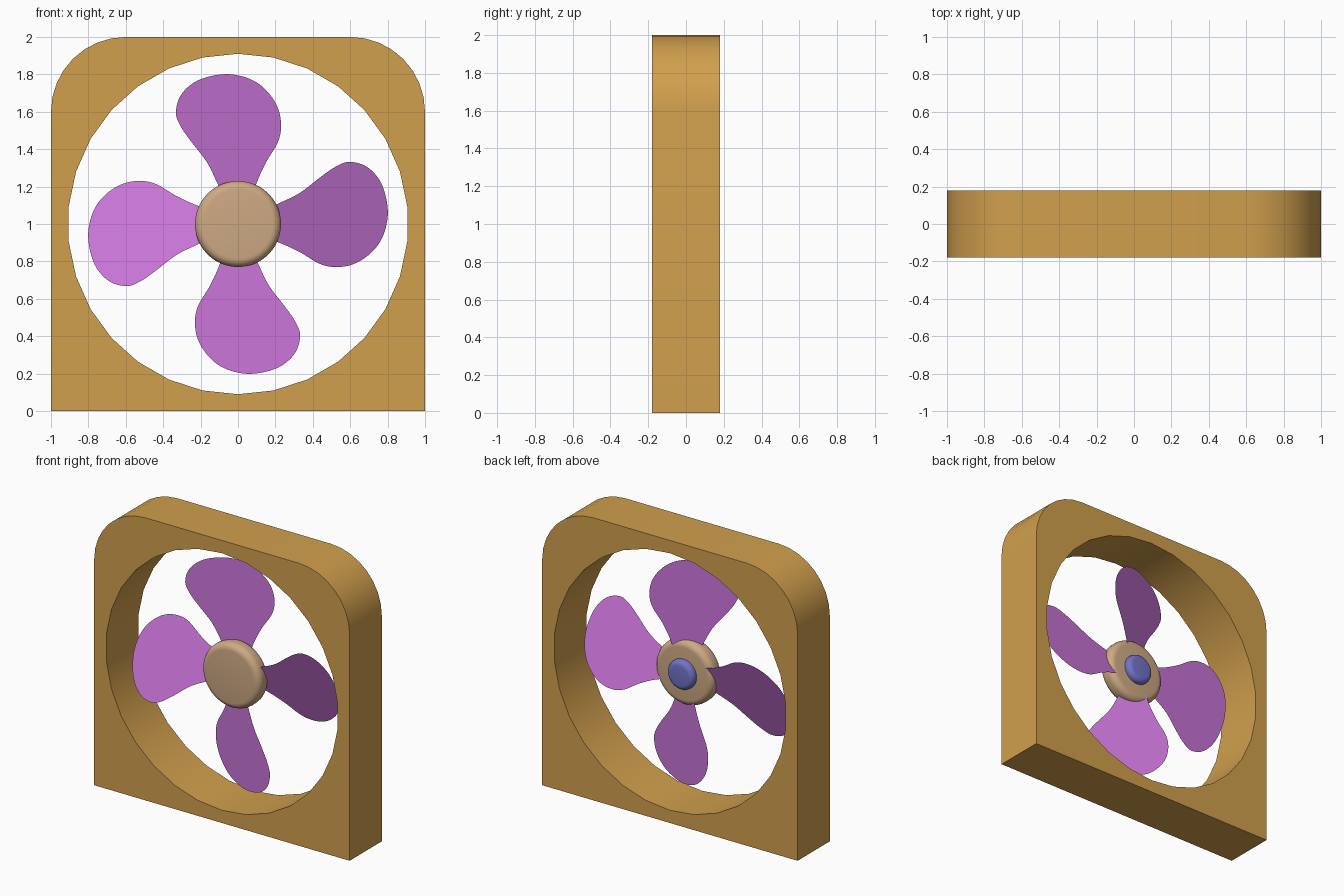
import bpy, bmesh, math
from mathutils import Matrix, Vector

if "Cube" in bpy.data.objects:
    bpy.data.objects.remove(bpy.data.objects["Cube"])


def paint(ob, name, rgb):
    mat = bpy.data.materials.get(name) or bpy.data.materials.new(name)
    mat.diffuse_color = (*rgb, 1)
    mat.use_nodes = True
    mat.node_tree.nodes["Principled BSDF"].inputs["Base Color"].default_value = mat.diffuse_color
    ob.data.materials.append(mat)


def activate(ob):
    bpy.ops.object.select_all(action='DESELECT')
    ob.select_set(True)
    bpy.context.view_layer.objects.active = ob


def add_mesh(name, bm):
    me = bpy.data.meshes.new(name)
    bm.to_mesh(me)
    bm.free()
    ob = bpy.data.objects.new(name, me)
    bpy.context.collection.objects.link(ob)
    return ob


def arc(cx, cz, r, a0, a1, n):
    """Points along an arc, both ends included, angles in degrees."""
    return [(cx + r * math.cos(math.radians(a0 + (a1 - a0) * i / n)),
             cz + r * math.sin(math.radians(a0 + (a1 - a0) * i / n)))
            for i in range(n + 1)]


def lathe(name, profile, rgb, steps=48):
    """Spin a (radius, y) profile around the fan axis at z = 1."""
    bm = bmesh.new()
    vs = [bm.verts.new((r, y, 0)) for r, y in profile]
    es = [bm.edges.new(p) for p in zip(vs, vs[1:])]
    bmesh.ops.spin(bm, geom=vs + es, cent=(0, 0, 0), axis=(0, 1, 0),
                   angle=math.tau, steps=steps, use_duplicate=False)
    bmesh.ops.remove_doubles(bm, verts=bm.verts, dist=1e-5)
    bmesh.ops.recalc_face_normals(bm, faces=bm.faces)
    bmesh.ops.translate(bm, verts=bm.verts, vec=(0, 0, 1))
    ob = add_mesh(name, bm)
    activate(ob)
    bpy.ops.object.shade_smooth_by_angle(angle=math.radians(40))
    paint(ob, name, rgb)
    return ob


# Frame: rounded-top square plate with a 30-sided round opening
outer = [(-1, 0), (1, 0)] + arc(.6, 1.6, .4, 0, 90, 8) + arc(-.6, 1.6, .4, 90, 180, 8)
hole = arc(0, 1, .91, 90, 450, 30)[:-1]
cu = bpy.data.curves.new("frame", 'CURVE')
cu.dimensions = '2D'
cu.fill_mode = 'BOTH'
cu.extrude = .18
for loop in (outer, hole):
    sp = cu.splines.new('POLY')
    sp.points.add(len(loop) - 1)
    for p, (x, z) in zip(sp.points, loop):
        p.co = (x, z, 0, 1)
    sp.use_cyclic_u = True
frame = bpy.data.objects.new("frame", cu)
bpy.context.collection.objects.link(frame)
frame.rotation_euler.x = math.pi / 2
activate(frame)
bpy.ops.object.convert(target='MESH')
frame = bpy.context.object
bpy.ops.object.transform_apply(rotation=True)
bpy.ops.object.shade_smooth_by_angle(angle=math.radians(35))
paint(frame, "frame", (.64, .35, .075))

# Hub: disc with rounded rims, and a small motor knob on its back
b = .045
hub = ([(0, -.09)] + [(r, y) for r, y in arc(.23 - b, -.09 + b, b, -90, 0, 6)]
       + arc(.23 - b, .03 - b, b, 0, 90, 6) + [(0, .03)])
lathe("hub", hub, (.62, .40, .23))
knob = [(.105, .02)] + arc(.07, .04, .035, 0, 90, 6) + [(0, .077)]
lathe("motor_knob", knob, (.17, .17, .58), 32)

# Blades: one smooth outline on a pitched plane, repeated four times
outline = [(.10, .06), (.21, .107), (.33, .166), (.44, .25), (.52, .305), (.595, .332),
           (.69, .305), (.765, .22), (.80, .09), (.79, -.02), (.75, -.11), (.68, -.18),
           (.60, -.22), (.51, -.23), (.43, -.21), (.33, -.15), (.22, -.10), (.10, -.065)]


def smooth_outline(pts, n=5):
    pts = [Vector(p) for p in pts]
    ends = [pts[0]] + pts + [pts[-1]]
    out = []
    for p0, p1, p2, p3 in zip(ends, ends[1:], ends[2:], ends[3:]):
        for i in range(n):
            t = i / n
            out.append(.5 * (2 * p1 + (p2 - p0) * t + (2 * p0 - 5 * p1 + 4 * p2 - p3) * t * t
                             + (3 * p1 - p0 - 3 * p2 + p3) * t ** 3))
    return out + [pts[-1]]


for k, side in enumerate(("right", "top", "left", "bottom")):
    bm = bmesh.new()
    bm.faces.new([bm.verts.new((x, -.35 * z, z)) for x, z in smooth_outline(outline)][::-1])
    bmesh.ops.transform(bm, verts=bm.verts, matrix=Matrix.Translation((0, 0, 1))
                        @ Matrix.Rotation(-k * math.pi / 2, 4, 'Y'))
    paint(add_mesh("blade_" + side, bm), "blade", (.60, .18, .70))
